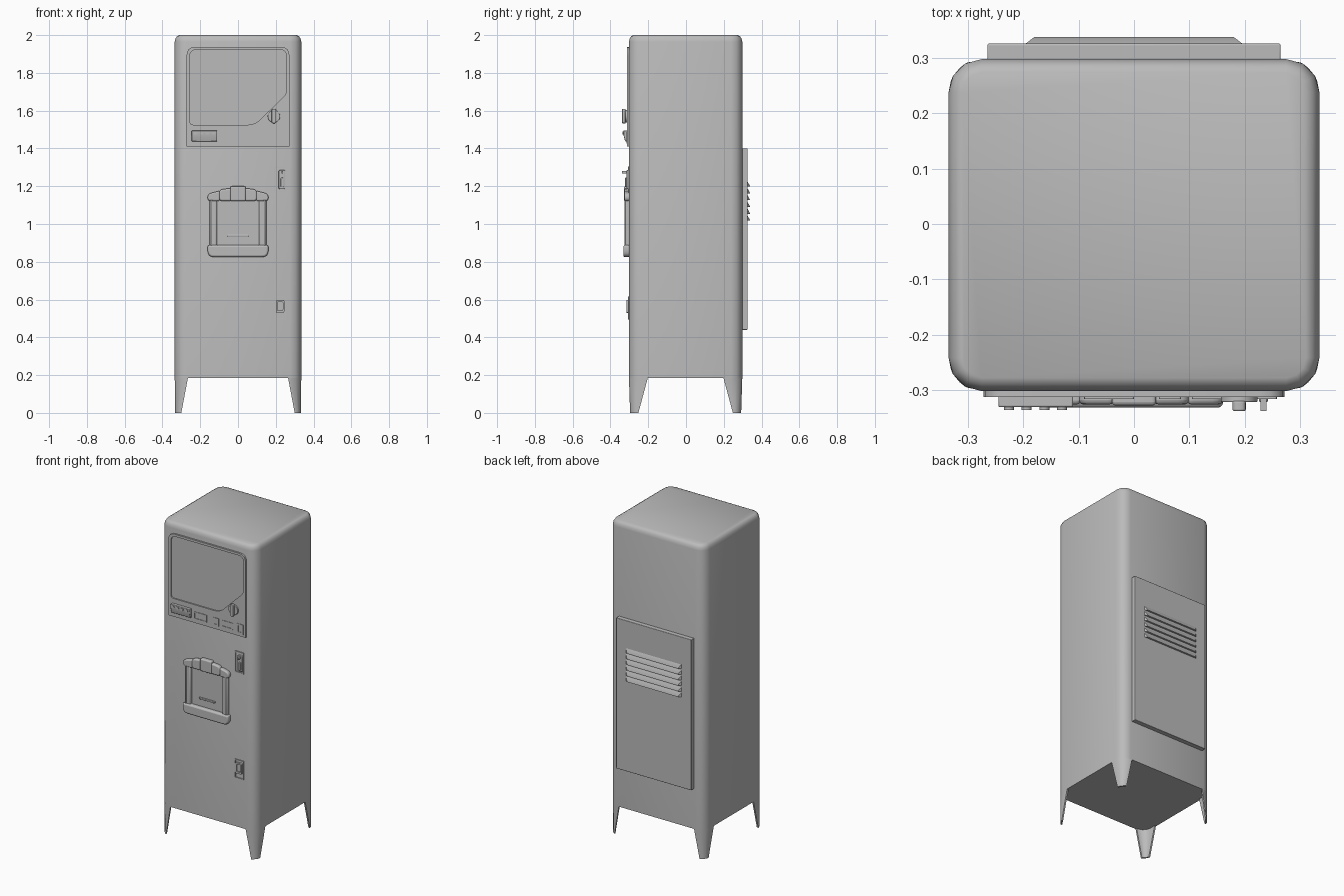
import bpy, bmesh, math
from mathutils import Vector

if "Cube" in bpy.data.objects:
    bpy.data.objects.remove(bpy.data.objects["Cube"])

grey = bpy.data.materials.new("plain grey")
grey.diffuse_color = (0.5, 0.5, 0.5, 1)
grey.use_nodes = True
grey.node_tree.nodes["Principled BSDF"].inputs["Base Color"].default_value = grey.diffuse_color
W, D, YC = 0.335, 0.30, -0.002        # half width, half depth, centre offset
FRONT, BACK = YC - D, YC + D


def finish(name, bm, bevel=0.0, segs=3):
    bmesh.ops.remove_doubles(bm, verts=bm.verts[:], dist=1e-5)
    bmesh.ops.recalc_face_normals(bm, faces=bm.faces[:])
    me = bpy.data.meshes.new(name)
    bm.to_mesh(me)
    bm.free()
    ob = bpy.data.objects.new(name, me)
    bpy.context.collection.objects.link(ob)
    me.materials.clear()
    me.materials.append(grey)
    if bevel:
        mod = ob.modifiers.new("bevel", 'BEVEL')
        mod.width, mod.segments, mod.limit_method = bevel, segs, 'ANGLE'
        mod.angle_limit = math.radians(40)
    bpy.ops.object.select_all(action='DESELECT')
    ob.select_set(True)
    bpy.context.view_layer.objects.active = ob
    bpy.ops.object.shade_smooth_by_angle(angle=math.radians(35))
    return ob


def rounded(corners, n=4):
    """Round (x, z, r) corners into a loop of 2D points."""
    out = []
    for i, (x, z, r) in enumerate(corners):
        p = Vector((x, z))
        if r == 0:
            out.append(p)
            continue
        a = p + (Vector(corners[i - 1][:2]) - p).normalized() * r
        b = p + (Vector(corners[(i + 1) % len(corners)][:2]) - p).normalized() * r
        for k in range(n + 1):
            t = k / n
            out.append(a * (1 - t) ** 2 + p * 2 * t * (1 - t) + b * t * t)
    return out


def rect(x0, x1, z0, z1, r=0.0):
    return rounded([(x0, z0, r), (x1, z0, r), (x1, z1, r), (x0, z1, r)])


def disc(x, z, r, n=14):
    return [Vector((x + r * math.cos(a), z + r * math.sin(a)))
            for a in (k * math.tau / n for k in range(n))]


def plate(name, loops, y0, y1, bevel=0.0):
    """Extrude outlines in the xz plane from y0 to y1; inner loops are holes."""
    cu = bpy.data.curves.new(name, 'CURVE')
    cu.dimensions, cu.fill_mode, cu.extrude = '2D', 'BOTH', abs(y1 - y0) / 2
    for loop in loops:
        sp = cu.splines.new('POLY')
        sp.points.add(len(loop) - 1)
        for q, p in zip(sp.points, loop):
            q.co = (p[0], p[1], 0, 1)
        sp.use_cyclic_u = True
    tmp = bpy.data.objects.new(name + "_curve", cu)
    bpy.context.collection.objects.link(tmp)
    bpy.context.view_layer.update()
    me = bpy.data.meshes.new_from_object(tmp.evaluated_get(bpy.context.evaluated_depsgraph_get()))
    bm = bmesh.new()
    bm.from_mesh(me)
    bpy.data.objects.remove(tmp)
    for v in bm.verts:
        x, y, z = v.co
        v.co = (x, (y0 + y1) / 2 - z, y)
    bmesh.ops.remove_doubles(bm, verts=bm.verts[:], dist=1e-5)
    bmesh.ops.dissolve_limit(bm, angle_limit=0.01, verts=bm.verts[:], edges=bm.edges[:])
    return finish(name, bm, bevel)


def hull(name, pts, bevel=0.0):
    bm = bmesh.new()
    vs = [bm.verts.new(p) for p in pts]
    bmesh.ops.convex_hull(bm, input=vs)
    bmesh.ops.dissolve_limit(bm, angle_limit=0.01, verts=bm.verts[:], edges=bm.edges[:])
    return finish(name, bm, bevel, 2)


# Cabinet: rounded column with a softened top edge
def ring(inset, r=0.06):
    w, d = W - inset, D - inset
    pts = []
    for cx, cy, a0 in ((1, 1, 0), (-1, 1, 90), (-1, -1, 180), (1, -1, 270)):
        for k in range(4):
            a = math.radians(a0 + 30 * k)
            pts.append((cx * (w - r) + r * math.cos(a), YC + cy * (d - r) + r * math.sin(a)))
    return pts

bm = bmesh.new()
rows = [[bm.verts.new((x, y, z)) for x, y in ring(i, r)]
        for z, i, r in ((0.185, 0, .06), (1.965, 0, .06), (1.982, .004, .056),
                        (1.994, .012, .048), (2.0, .024, .036))]
for a, b in zip(rows, rows[1:]):
    for k in range(16):
        bm.faces.new((a[k], a[(k + 1) % 16], b[(k + 1) % 16], b[k]))
bm.faces.new(rows[0])
bm.faces.new(rows[-1])
finish("cabinet", bm)

# Legs: tapered corner shells (distances from side and from front)
TOP = [(.07, 0), (.06, 0), (.03, .008), (.008, .03), (0, .06), (0, .10)]
BOT = [(.035, .006), (.03, .008), (.02, .016), (.01, .028), (.004, .04), (.002, .05)]
T = 0.01
OFF = [(0, T), (0, T), (.5 * T, .87 * T), (.87 * T, .5 * T), (T, 0), (T, 0)]
for sx, side in ((-1, "left"), (1, "right")):
    for sy, end in ((-1, "front"), (1, "back")):
        bm = bmesh.new()

        def row(path, z, k):
            return [bm.verts.new((sx * (W - a - k * o[0]), YC + sy * (D - b - k * o[1]), z))
                    for (a, b), o in zip(path, OFF)]
        rs = [row(TOP, .186, 0), row(BOT, 0, 0), row(BOT, 0, 1), row(TOP, .186, 1)]
        for j in range(4):
            a, b = rs[j], rs[(j + 1) % 4]
            for k in range(5):
                bm.faces.new((a[k], a[k + 1], b[k + 1], b[k]))
        for k in (0, 5):
            bm.faces.new([r[k] for r in rs])
        finish(f"{end}_{side}_leg", bm)

# Back service panel and louvres
plate("back_panel", [rect(-.265, .265, .44, 1.40)], BACK - .005, .326, .003)
for i in range(6):
    t = 1.226 - i * .036
    hull(f"louvre_{i + 1}", [(s * x, y, z) for s in (-1, 1) for x, y, z in
         ((.197, .325, t), (.197, .325, t - .028), (.18, .338, t - .024), (.18, .338, t - .028))])

# Display panel with recessed window
P = -.313
window = rounded([(-.255, 1.525, .02), (.09, 1.525, .04), (.257, 1.69, .02),
                  (.257, 1.922, .035), (-.255, 1.922, .035)])
outline = rounded([(-.272, 1.41, 0), (.272, 1.41, 0), (.272, 1.937, .045), (-.272, 1.937, .045)])
plate("display_panel", [outline, window], P, FRONT + .004)
plate("window_pane", [window], FRONT - .003, FRONT + .004)

# Selection buttons on a sloped block
hull("button_block", [(x, y, z) for x in (-.245, -.11) for y, z in
     ((P + .004, 1.495), (-.331, 1.495), (-.331, 1.47), (-.322, 1.437), (P + .004, 1.437))], .003)
for i in range(4):
    plate(f"button_{i + 1}", [disc(-.226 + i * .032, 1.482, .009)], -.336, -.328)

# Small control plates: frames with recessed centres
def framed(name, x0, x1, z0, z1, m, y):
    plate(name, [rect(x0, x1, z0, z1, .004), rect(x0 + m, x1 - m, z0 + m, z1 - m, .003)], y, y + .008)

framed("note_slot_frame", -.09, 0, 1.435, 1.482, .006, P - .003)
framed("coin_slot_frame", .045, .085, 1.432, 1.482, .01, P - .003)
framed("price_display_frame", .105, .185, 1.438, 1.48, .006, P - .003)
framed("coin_button_frame", .21, .258, 1.425, 1.488, .012, P - .003)

# Rotary knob
plate("knob_base", [disc(.19, 1.57, .033, 20)], -.322, P + .003, .002)
plate("knob_grip", [rect(.178, .202, 1.533, 1.61, .01)], -.338, -.32, .003)

# Door lock with lever
framed("lock_plate", .19, .255, 1.168, 1.305, .008, FRONT - .006)
plate("lock_body", [rect(.215, .25, 1.185, 1.285, .008)], -.314, FRONT + .003, .003)
plate("lock_lever", [rect(.229, .239, 1.268, 1.28)], -.338, -.31)
plate("lock_handle", [rect(.226, .242, 1.195, 1.245, .006)], -.322, -.31, .003)

# Serving hatch: scalloped awning, columns, tray, back plate and slot
B = FRONT + .005
for s, side in ((-1, "left"), (1, "right")):
    col = [sorted((s * .112, s * .15))]
    plate(f"hatch_{side}_column", [rect(*col[0], .87, 1.14)], -.322, B, .008)
    lo, hi = sorted((s * .137, s * .145))
    plate(f"hatch_{side}_column_rib", [rect(lo, hi, .88, 1.13)], -.326, -.31, .002)
    for n, x0, x1, z in (("inner", .036, .1, 1.19), ("outer", .096, .161, 1.176)):
        a = rounded([(x0, 1.122, 0), (x1, 1.122, .018), (x1, z - (.016 if n == "outer" else .008), .02),
                     (x0, z, .012)])
        plate(f"awning_{side}_{n}_scallop", [[(s * p[0], p[1]) for p in a]], -.326, B, .008)
plate("awning_centre_scallop", [rect(-.04, .04, 1.122, 1.2, .008)], -.328, B, .008)
plate("hatch_tray", [rounded([(-.161, .825, .035), (.161, .825, .035), (.161, .888, .012),
                              (-.161, .888, .012)])], -.332, B, .012)
plate("hatch_door", [rect(-.105, .105, .885, 1.125)], -.308, B)
plate("hatch_slot", [rect(-.056, .056, .934, .945, .004)], -.316, -.306, .002)

# Coin return
framed("coin_return_plate", .19, .255, .495, .615, .006, FRONT - .006)
plate("coin_return_cup", [rect(.2, .245, .53, .598, .008), rect(.208, .237, .542, .588, .005)],
      -.314, FRONT + .003)
plate("coin_return_flap", [rect(.206, .239, .54, .59)], -.306, FRONT + .003)
